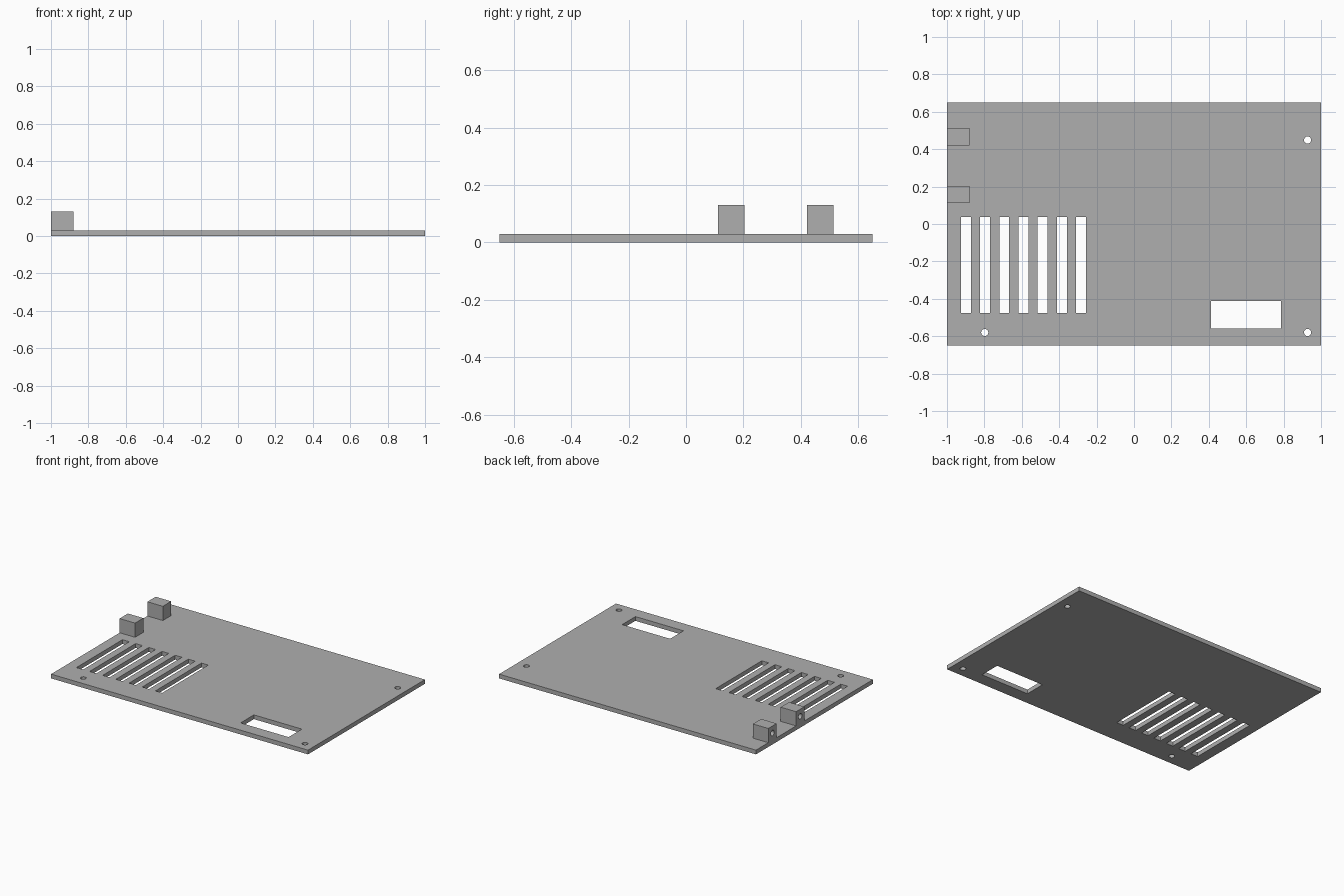
import bpy
import bmesh
import math
from mathutils import Matrix, Vector

if "Cube" in bpy.data.objects:
    bpy.data.objects.remove(bpy.data.objects["Cube"], do_unlink=True)

THICK = 0.03
BLOCK_TOP = 0.13

grey = bpy.data.materials.new("plain grey")
grey.use_nodes = True
grey.diffuse_color = (0.43, 0.43, 0.43, 1)
grey.node_tree.nodes["Principled BSDF"].inputs["Base Color"].default_value = grey.diffuse_color


def add_box(bm, low, high):
    low, high = Vector(low), Vector(high)
    place = Matrix.Translation((low + high) / 2) @ Matrix.Diagonal((*(high - low), 1))
    bmesh.ops.create_cube(bm, size=1, matrix=place)


def add_rod(bm, centre, radius, length, axis="Z"):
    turn = Matrix.Rotation(math.pi / 2, 4, "Y") if axis == "X" else Matrix()
    bmesh.ops.create_cone(bm, cap_ends=True, segments=32, radius1=radius, radius2=radius,
                          depth=length, matrix=Matrix.Translation(centre) @ turn)


def make_object(name, bm):
    mesh = bpy.data.meshes.new(name)
    bm.to_mesh(mesh)
    bm.free()
    obj = bpy.data.objects.new(name, mesh)
    bpy.context.collection.objects.link(obj)
    mesh.materials.append(grey)
    return obj


def cut(obj, cutter_bm):
    """Subtract the cutter, bake the result and smooth the round walls."""
    cutter = make_object(obj.name + "_cutter", cutter_bm)
    cutter.hide_render = True
    mod = obj.modifiers.new("cutouts", "BOOLEAN")
    mod.operation, mod.solver, mod.object = "DIFFERENCE", "EXACT", cutter
    bpy.ops.object.select_all(action="DESELECT")
    bpy.context.view_layer.objects.active = obj
    obj.select_set(True)
    bpy.ops.object.modifier_apply(modifier=mod.name)
    bpy.data.objects.remove(cutter, do_unlink=True)
    bpy.ops.object.shade_smooth_by_angle(angle=math.radians(30))


# Flat panel
panel_bm = bmesh.new()
add_box(panel_bm, (-1, -0.65, 0), (1, 0.65, THICK))
panel = make_object("panel", panel_bm)

# Vent slots, window and screw holes
cutter_bm = bmesh.new()
for i in range(7):
    x = -0.925 + i * 0.1025
    add_box(cutter_bm, (x, -0.476, -0.1), (x + 0.053, 0.037, 0.1))
add_box(cutter_bm, (0.412, -0.56, -0.1), (0.786, -0.412, 0.1))
for x, y in ((-0.798, -0.58), (0.928, -0.58), (0.928, 0.449)):
    add_rod(cutter_bm, (x, y, 0), 0.019, 0.2)
cut(panel, cutter_bm)

# Mounting blocks, each with a blind hole in its outer end
for name, y in (("front_mounting_block", 0.158), ("rear_mounting_block", 0.467)):
    block_bm = bmesh.new()
    add_box(block_bm, (-1, y - 0.046, THICK), (-0.88, y + 0.046, BLOCK_TOP))
    block = make_object(name, block_bm)
    hole_bm = bmesh.new()
    add_rod(hole_bm, (-1, y, 0.08), 0.019, 0.16, "X")
    cut(block, hole_bm)
